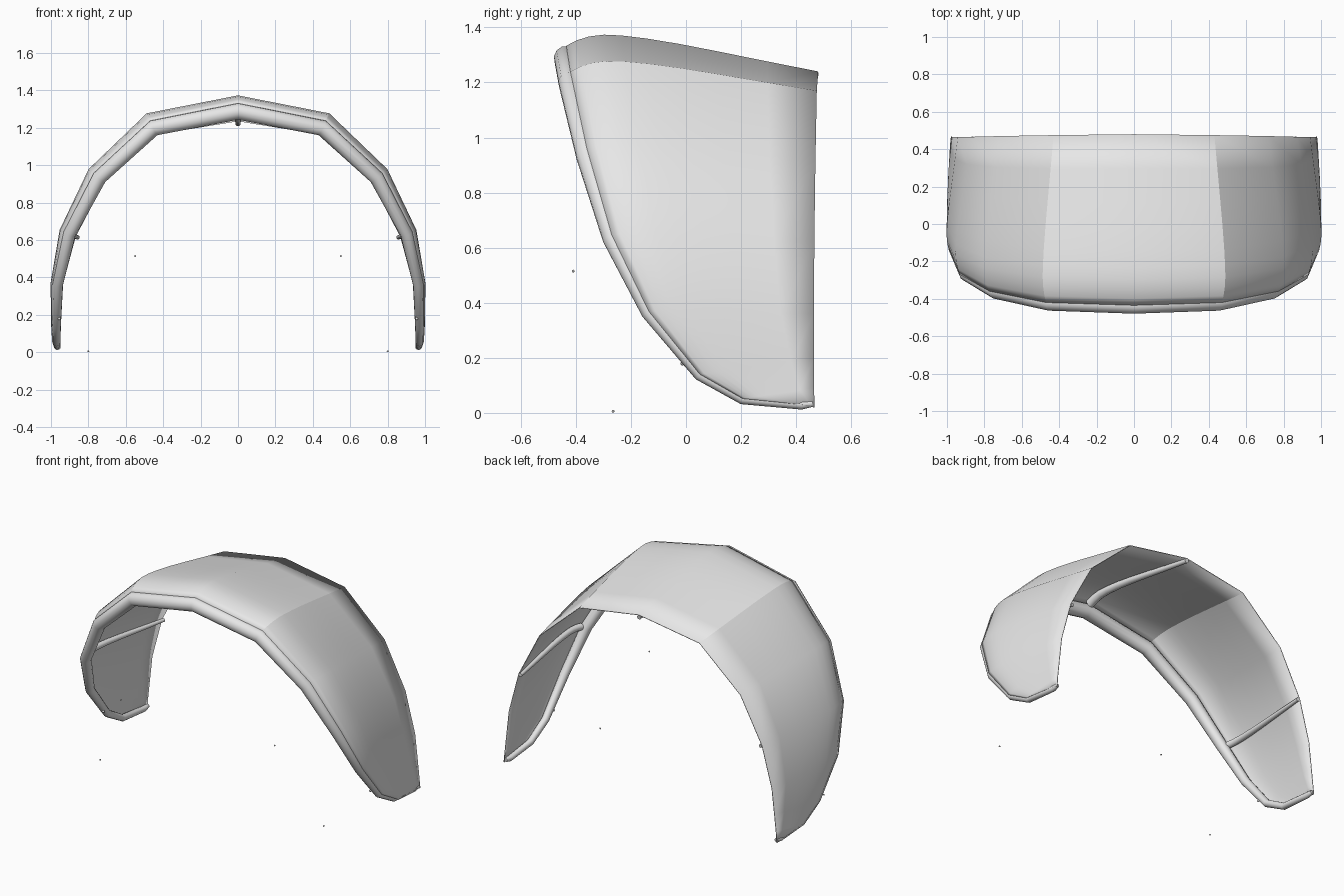
import bpy, math
from mathutils import Vector

cube = bpy.data.objects.get("Cube")
if cube:
    bpy.data.objects.remove(cube, do_unlink=True)


def make_material(name, value):
    mat = bpy.data.materials.new(name)
    mat.use_nodes = True
    color = (value, value, value, 1)
    mat.diffuse_color = color
    mat.node_tree.nodes["Principled BSDF"].inputs["Base Color"].default_value = color
    return mat


GREY = make_material("light grey", 0.8)


def finish(obj, angle):
    bpy.ops.object.select_all(action="DESELECT")
    obj.select_set(True)
    bpy.context.view_layer.objects.active = obj
    bpy.ops.object.shade_smooth_by_angle(angle=math.radians(angle))


def tube(name, path, sides=3):
    """Round tube through (point, radius) pairs."""
    curve = bpy.data.curves.new(name, "CURVE")
    curve.dimensions = "3D"
    curve.bevel_depth = 1.0
    curve.bevel_resolution = sides
    curve.use_fill_caps = True
    spline = curve.splines.new("POLY")
    spline.points.add(len(path) - 1)
    for p, (co, radius) in zip(spline.points, path):
        p.co = (*co, 1)
        p.radius = radius
    obj = bpy.data.objects.new(name, curve)
    bpy.context.collection.objects.link(obj)
    bpy.ops.object.select_all(action="DESELECT")
    obj.select_set(True)
    bpy.context.view_layer.objects.active = obj
    bpy.ops.object.convert(target="MESH")
    obj = bpy.context.object
    obj.data.materials.clear()
    obj.data.materials.append(GREY)
    finish(obj, 40)
    return obj


# Half-span stations: leading edge centre, tube radius, trailing edge, bulge
HALF = [
    ((0, -.435, 1.288), .045, (0, .48, 1.24), .058),
    ((.45, -.42, 1.20), .044, (.43, .475, 1.17), .058),
    ((.74, -.36, .935), .040, (.72, .47, .91), .047),
    ((.90, -.27, .635), .034, (.872, .466, .62), .035),
    ((.963, -.135, .365), .028, (.942, .465, .36), .02),
    ((.97, .05, .14), .023, (.96, .465, .2), .012),
    ((.97, .205, .052), .021, (.972, .465, .09), .006),
    ((.966, .42, .03), .018, (.978, .467, .02), 0),
]


def mirror(p):
    return (-p[0], p[1], p[2])


stations = [(mirror(a), r, mirror(t), b) for a, r, t, b in HALF[:0:-1]] + HALF
stations = [(Vector(a), r, Vector(t), b) for a, r, t, b in stations]


def outward(i):
    """Outward normal of the arch at a station."""
    total = Vector()
    for j in (i, i + 1):
        if 0 < j < len(stations):
            d = stations[j][0] - stations[j - 1][0]
            total += Vector((-d.z, 0, d.x)).normalized()
    total.z = max(total.z, 0)
    return total.normalized()


# Chordwise profile: position along chord, share of bulge
PROFILE = [(0, 0), (.04, .4), (.09, .73), (.15, .94), (.22, 1), (.32, .97),
           (.45, .84), (.6, .62), (.8, .3), (1, 0)]


def section(i):
    lead, radius, trail, bulge = stations[i]
    n = outward(i)
    return [(lead + n * radius).lerp(trail, t) + n * bulge * h for t, h in PROFILE]


# Canopy skin
rows, cols = len(stations), len(PROFILE)
verts = [p for i in range(rows) for p in section(i)]
faces = [(i * cols + j, (i + 1) * cols + j, (i + 1) * cols + j + 1, i * cols + j + 1)
         for i in range(rows - 1) for j in range(cols - 1)]
faces = [f[::-1] for f in faces]
mesh = bpy.data.meshes.new("canopy")
mesh.from_pydata(verts, [], faces)
mesh.update()
if mesh.polygons[(rows // 2) * (cols - 1) + 4].normal.z < 0:
    mesh.flip_normals()
mesh.materials.append(GREY)
canopy = bpy.data.objects.new("canopy", mesh)
bpy.context.collection.objects.link(canopy)
finish(canopy, 28)
skin = canopy.modifiers.new("skin thickness", "SOLIDIFY")
skin.thickness = .005
skin.offset = -1

# Inflated leading edge with tapered tips
edge = [(a, r) for a, r, _, _ in stations]
tip = Vector((.968, .46, .034))
edge = [(Vector(mirror(tip)), .012)] + edge + [(tip, .012)]
tube("leading_edge", edge, 4)

# Struts under the canopy
mid = rows // 2
for name, i in (("right_strut", mid - 3), ("center_strut", mid), ("left_strut", mid + 3)):
    n = outward(i)
    size = 1 if i == mid else .8
    path = []
    for (t, _), p in zip(PROFILE, section(i)):
        radius = size * (.028 - .014 * t)
        path.append((p - n * (radius + .004), radius))
    tube(name, path[1:])

# Bridle knots hanging free and on the leading edge
KNOTS = {"upper_bridle_end": ((.55, -.41, .515), .005),
         "lower_bridle_end": ((.80, -.265, .006), .005),
         "upper_bridle_anchor": ((.90, -.235, .54), .008),
         "lower_bridle_anchor": ((.955, -.012, .18), .008)}
for name, (co, radius) in KNOTS.items():
    for side, pos in (("left", co), ("right", mirror(co))):
        bpy.ops.mesh.primitive_uv_sphere_add(segments=8, ring_count=6, radius=radius, location=pos)
        knot = bpy.context.object
        knot.name = side + "_" + name
        knot.data.materials.append(GREY)
        finish(knot, 60)
